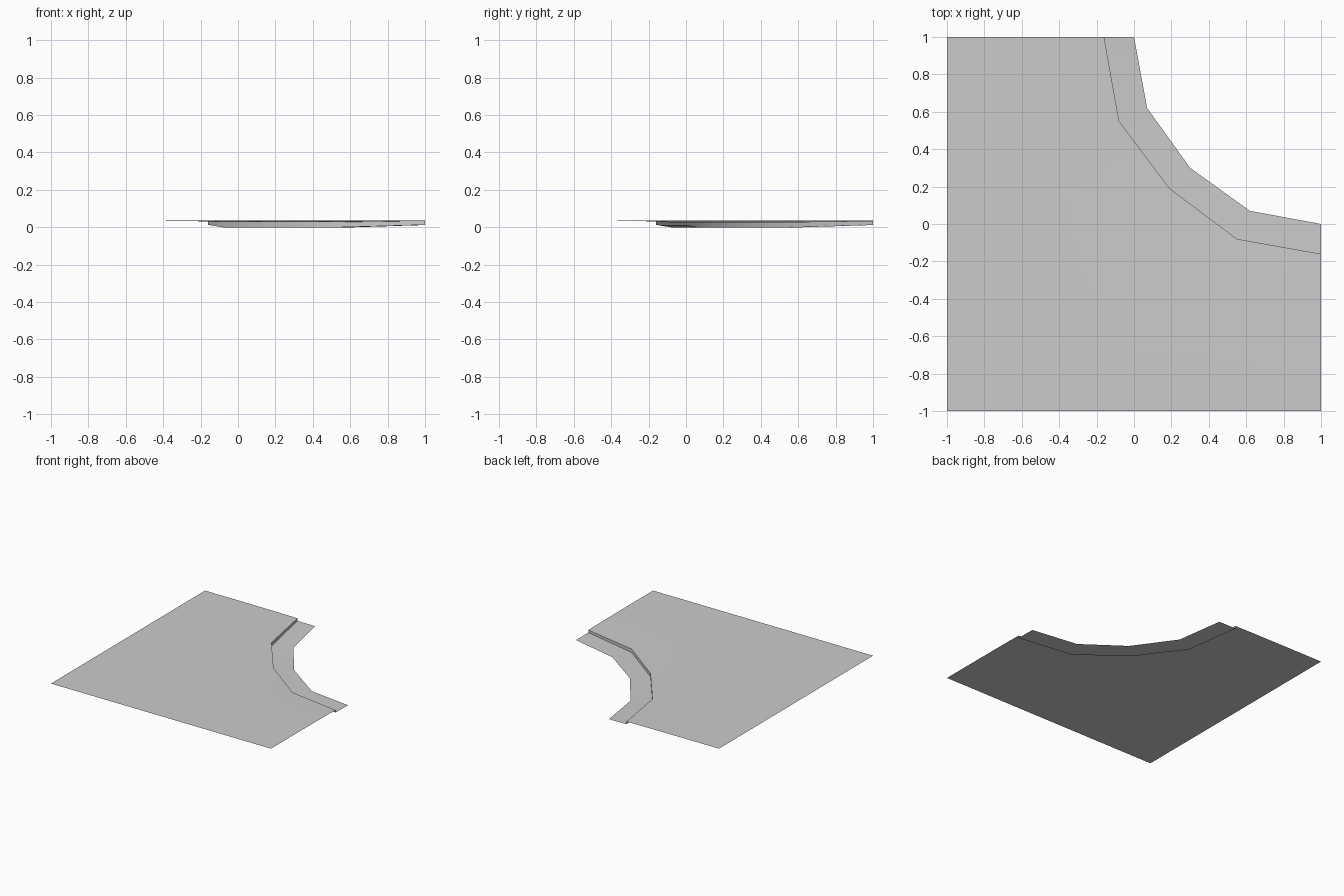
import bpy
import bmesh

cube = bpy.data.objects.get("Cube")
if cube:
    bpy.data.objects.remove(cube, do_unlink=True)

paving = bpy.data.materials.new("paving grey")
paving.use_nodes = True
paving.diffuse_color = (0.6, 0.6, 0.6, 1)
paving.node_tree.nodes["Principled BSDF"].inputs["Base Color"].default_value = (0.6, 0.6, 0.6, 1)


def ring(end, side, middle, heights):
    """Five points across the corner, mirrored about the x = y diagonal."""
    half = [(*end, heights[0]), (*side, heights[1])]
    mirrored = [(y, x, z) for x, y, z in reversed(half)]
    return half + [(middle, middle, heights[2])] + mirrored


def loft(name, rings):
    """Bridge successive rings with quads to make an open sheet."""
    bm = bmesh.new()
    rows = [[bm.verts.new(p) for p in r] for r in rings]
    for a, b in zip(rows, rows[1:]):
        for i in range(len(a) - 1):
            bm.faces.new((a[i], b[i], b[i + 1], a[i + 1]))
    bm.normal_update()
    if sum(f.normal.z for f in bm.faces) < 0:
        bmesh.ops.reverse_faces(bm, faces=bm.faces[:])
    mesh = bpy.data.meshes.new(name)
    bm.to_mesh(mesh)
    bm.free()
    mesh.materials.append(paving)
    obj = bpy.data.objects.new(name, mesh)
    bpy.context.collection.objects.link(obj)
    bpy.ops.object.select_all(action="DESELECT")
    obj.select_set(True)
    bpy.context.view_layer.objects.active = obj
    bpy.ops.object.shade_smooth_by_angle()


# Pavement sheet, dipping gently towards the kerb
border = ring((-1, 1), (-1, 0.3), -1, (0.037, 0.037, 0.037))
flat = ring((-0.66, 1), (-0.6, 0.3), -0.33, (0.037, 0.037, 0.037))
dip = ring((-0.33, 1), (-0.27, 0.37), 0, (0.036, 0.034, 0.034))
kerb_top = ring((-0.16, 1), (-0.08, 0.55), 0.19, (0.034, 0.028, 0.028))

# Kerb face and the lower gutter strip
kerb_foot = ring((-0.16, 1), (-0.08, 0.55), 0.19, (0.013, 0, 0))
gutter_edge = ring((0, 1), (0.07, 0.62), 0.3, (0.012, 0, 0))

loft("pavement", [border, flat, dip, kerb_top])
loft("kerb_and_gutter", [kerb_top, kerb_foot, gutter_edge])
